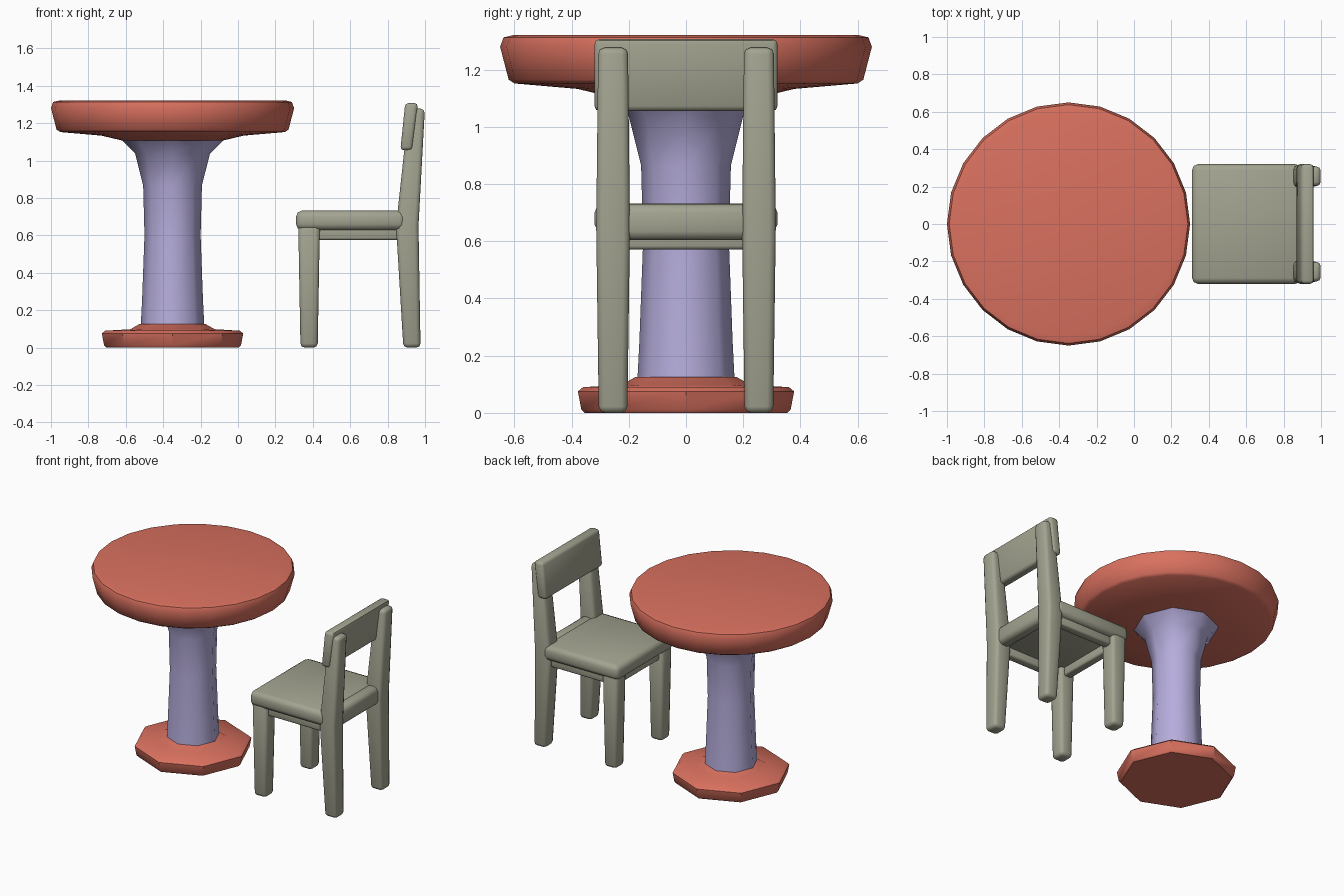
import bpy, bmesh, math

if "Cube" in bpy.data.objects:
    bpy.data.objects.remove(bpy.data.objects["Cube"])


def material(name, rgb):
    m = bpy.data.materials.new(name)
    m.diffuse_color = (*rgb, 1)
    m.use_nodes = True
    m.node_tree.nodes["Principled BSDF"].inputs["Base Color"].default_value = m.diffuse_color
    return m


RED = material("red", (0.70, 0.165, 0.115))
LILAC = material("lilac", (0.47, 0.42, 0.72))
OLIVE = material("olive grey", (0.37, 0.37, 0.285))


def finish(bm, name, mat, angle):
    bmesh.ops.recalc_face_normals(bm, faces=bm.faces[:])
    me = bpy.data.meshes.new(name)
    bm.to_mesh(me)
    bm.free()
    me.materials.append(mat)
    ob = bpy.data.objects.new(name, me)
    bpy.context.collection.objects.link(ob)
    bpy.ops.object.select_all(action='DESELECT')
    ob.select_set(True)
    bpy.context.view_layer.objects.active = ob
    bpy.ops.object.shade_smooth_by_angle(angle=math.radians(angle))


def loft(bm, rings):
    """Join closed rings of points and cap both ends."""
    rows = [[bm.verts.new(p) for p in ring] for ring in rings]
    n = len(rows[0])
    for a, b in zip(rows, rows[1:]):
        for i in range(n):
            j = (i + 1) % n
            bm.faces.new((a[i], a[j], b[j], b[i]))
    bm.faces.new(rows[0])
    bm.faces.new(rows[-1])


def turned(name, profile, sides, mat, angle=50, cx=-0.35):
    """Turned part from (radius, z) points."""
    bm = bmesh.new()
    turn = [2 * math.pi * i / sides for i in range(sides)]
    loft(bm, [[(cx + r * math.cos(t), r * math.sin(t), z) for t in turn]
              for r, z in profile])
    finish(bm, name, mat, angle)


def block(name, sections, bevel, mat=OLIVE):
    """Rounded bar through rectangles (x, y, z, half x, half y)."""
    bm = bmesh.new()
    corners = ((-1, -1), (1, -1), (1, 1), (-1, 1))
    loft(bm, [[(x + a * hx, y + b * hy, z) for a, b in corners]
              for x, y, z, hx, hy in sections])
    bmesh.ops.recalc_face_normals(bm, faces=bm.faces[:])
    sharp = [e for e in bm.edges if e.calc_face_angle(0) > 0.7]
    bmesh.ops.bevel(bm, geom=sharp, offset=bevel, segments=2, profile=0.5,
                    affect='EDGES', clamp_overlap=True)
    finish(bm, name, mat, 50)


def bar(name, x, y, z, bevel):
    """Straight bar from (min, max) ranges."""
    cx, cy = sum(x) / 2, sum(y) / 2
    hx, hy = (x[1] - x[0]) / 2, (y[1] - y[0]) / 2
    block(name, [(cx, cy, z[0], hx, hy), (cx, cy, z[1], hx, hy)], bevel)


# Table
turned("table_top", [(0.27, 1.107), (0.38, 1.133), (0.60, 1.152), (0.62, 1.165),
                     (0.65, 1.28), (0.638, 1.313), (0.60, 1.322)], 24, RED)
turned("table_column", [(0.17, 0.115), (0.163, 0.25), (0.15, 0.60), (0.157, 0.866),
                        (0.20, 1.037), (0.275, 1.112)], 8, LILAC)
turned("table_base", [(0.355, 0.0), (0.366, 0.012), (0.378, 0.075), (0.36, 0.09),
                      (0.225, 0.098), (0.178, 0.125)], 8, RED, 40)

# Chair seat and the bars below and behind it
bar("seat", (0.31, 0.895), (-0.32, 0.32), (0.628, 0.732), 0.032)
bar("front_apron", (0.35, 0.41), (-0.25, 0.25), (0.572, 0.66), 0.012)
bar("rear_rail", (0.86, 0.95), (-0.25, 0.25), (0.605, 0.73), 0.03)

# Legs, side aprons and back posts, mirrored left and right
for side, s in (("right", -1), ("left", 1)):
    y = s * 0.255
    block(f"front_leg_{side}", [(0.38, y, 0.0, 0.046, 0.050),
                                (0.38, y, 0.67, 0.058, 0.058)], 0.022)
    block(f"back_post_{side}", [(0.93, y, 0.0, 0.046, 0.050),
                                (0.905, y, 0.65, 0.060, 0.059),
                                (0.956, y, 1.277, 0.043, 0.052)], 0.022)
    bar(f"side_apron_{side}", (0.38, 0.90), (y - 0.03, y + 0.03), (0.575, 0.66), 0.012)

# Leaning backrest
block("backrest", [(0.900, 0, 1.055, 0.032, 0.32),
                   (0.928, 0, 1.307, 0.034, 0.32)], 0.018)
